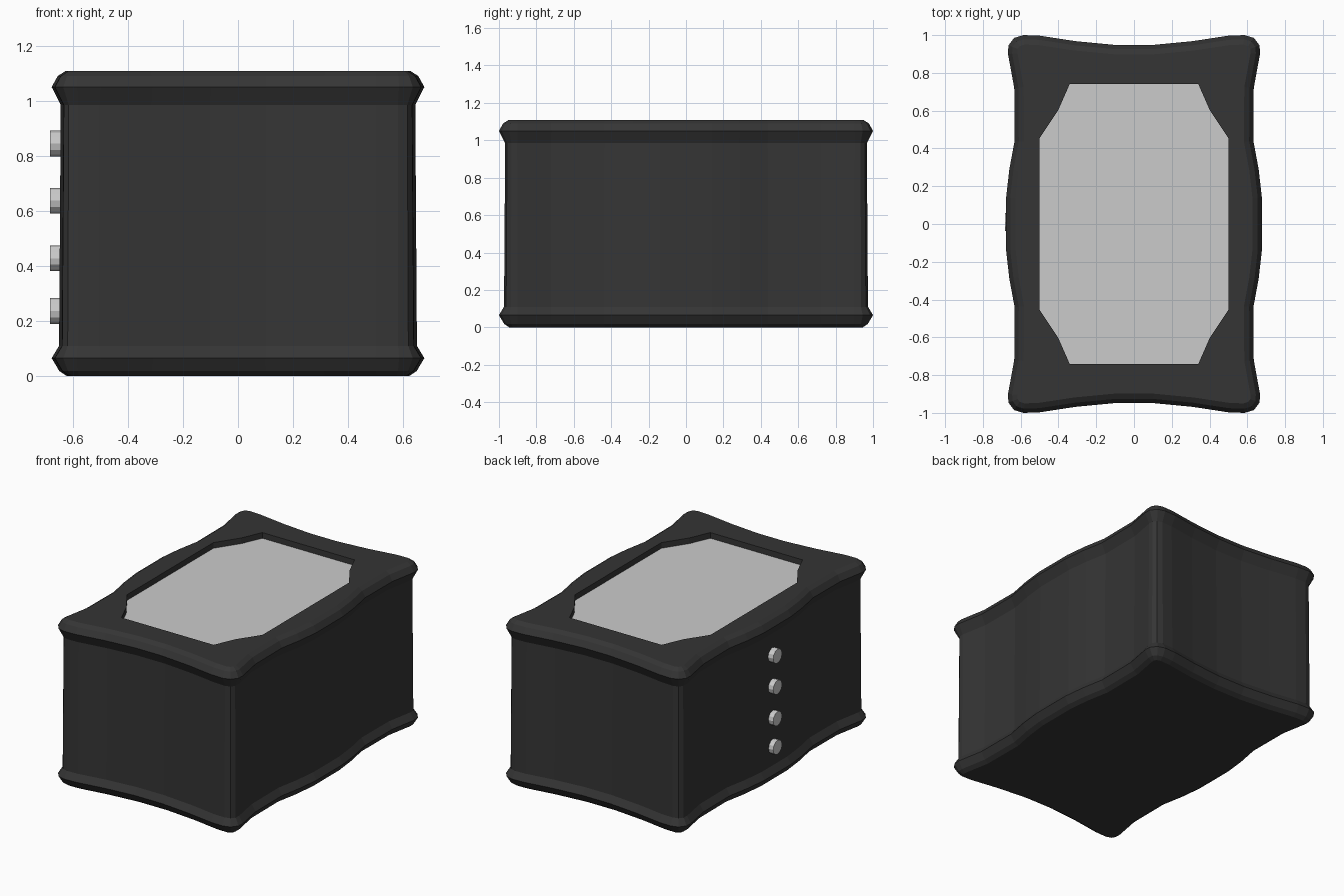
import bpy, bmesh, math
from mathutils import Vector

if "Cube" in bpy.data.objects:
    bpy.data.objects.remove(bpy.data.objects["Cube"])

dark = bpy.data.materials.new("dark_shell")
dark.diffuse_color = (0.035, 0.035, 0.035, 1)
dark.use_nodes = True
dark.node_tree.nodes["Principled BSDF"].inputs["Base Color"].default_value = dark.diffuse_color

# One quarter of the wavy outline, mirrored into a closed counter-clockwise loop
QUARTER = [(0.677, 0.14), (0.66, 0.29), (0.632, 0.44), (0.634, 0.72), (0.667, 0.90),
           (0.665, 0.945), (0.635, 0.985), (0.585, 1.0), (0.50, 0.997), (0.31, 0.968), (0.10, 0.948)]


def mirror_loop(q):
    left = [(-x, y) for x, y in reversed(q)]
    half = q + left
    return [Vector(p) for p in half + [(-x, -y) for x, y in half]]


OUTLINE = mirror_loop(QUARTER)
OPENING = mirror_loop([(0.50, 0.455), (0.40, 0.605), (0.34, 0.742)])


def inset(loop, d):
    out = []
    for i, p in enumerate(loop):
        a = (p - loop[i - 1]).normalized()
        b = (loop[(i + 1) % len(loop)] - p).normalized()
        n = Vector((-a.y - b.y, a.x + b.x)).normalized()
        out.append(p + n * d / max(0.6, n.dot(Vector((-a.y, a.x)))))
    return out


def ring(bm, loop, z):
    return [bm.verts.new((p.x, p.y, z)) for p in loop]


def bridge(bm, lo, hi):
    n = len(lo)
    for i in range(n):
        j = (i + 1) % n
        bm.faces.new((lo[i], lo[j], hi[j], hi[i]))


def loop_edges(bm, vs):
    return [bm.edges.get((vs[i - 1], vs[i])) for i in range(len(vs))]


def finish(bm, name, mat=None):
    me = bpy.data.meshes.new(name)
    bm.to_mesh(me)
    bm.free()
    ob = bpy.data.objects.new(name, me)
    bpy.context.collection.objects.link(ob)
    if mat:
        me.materials.append(mat)


def loft(levels):
    bm = bmesh.new()
    rings = [ring(bm, inset(OUTLINE, d), z) for z, d in levels]
    for lo, hi in zip(rings, rings[1:]):
        bridge(bm, lo, hi)
    return bm, rings


# Base moulding with closed underside
bm, rings = loft([(0, 0.055), (0.018, 0.028), (0.065, 0), (0.11, 0.027)])
bm.faces.new(rings[0][::-1])
finish(bm, "base_moulding", dark)

# Main walls
bm, rings = loft([(0.11, 0.027), (0.985, 0.033)])
finish(bm, "case_walls", dark)

# Top moulding with framed, recessed opening
bm, rings = loft([(0.985, 0.033), (1.05, 0), (1.09, 0.022), (1.108, 0.05)])
low = ring(bm, OPENING, 1.068)
high = ring(bm, OPENING, 1.108)
bridge(bm, high, low)
fill = bmesh.ops.triangle_fill(bm, use_beauty=True, normal=(0, 0, 1),
                               edges=loop_edges(bm, rings[-1]) + loop_edges(bm, high))
for f in fill["geom"]:
    if isinstance(f, bmesh.types.BMFace):
        f.normal_update()
        if f.normal.z < 0:
            f.normal_flip()
finish(bm, "top_frame", dark)

# Window panel set down in the frame
bm = bmesh.new()
bm.faces.new(ring(bm, OPENING, 1.07))
finish(bm, "window_panel")

# Column of round buttons on the left side
for i, z in enumerate((0.237, 0.428, 0.637, 0.845)):
    bpy.ops.mesh.primitive_cylinder_add(vertices=12, radius=0.047, depth=0.06,
                                        location=(-0.653, 0.01, z), rotation=(0, math.pi / 2, 0))
    bpy.context.object.name = f"button_{i + 1}"
